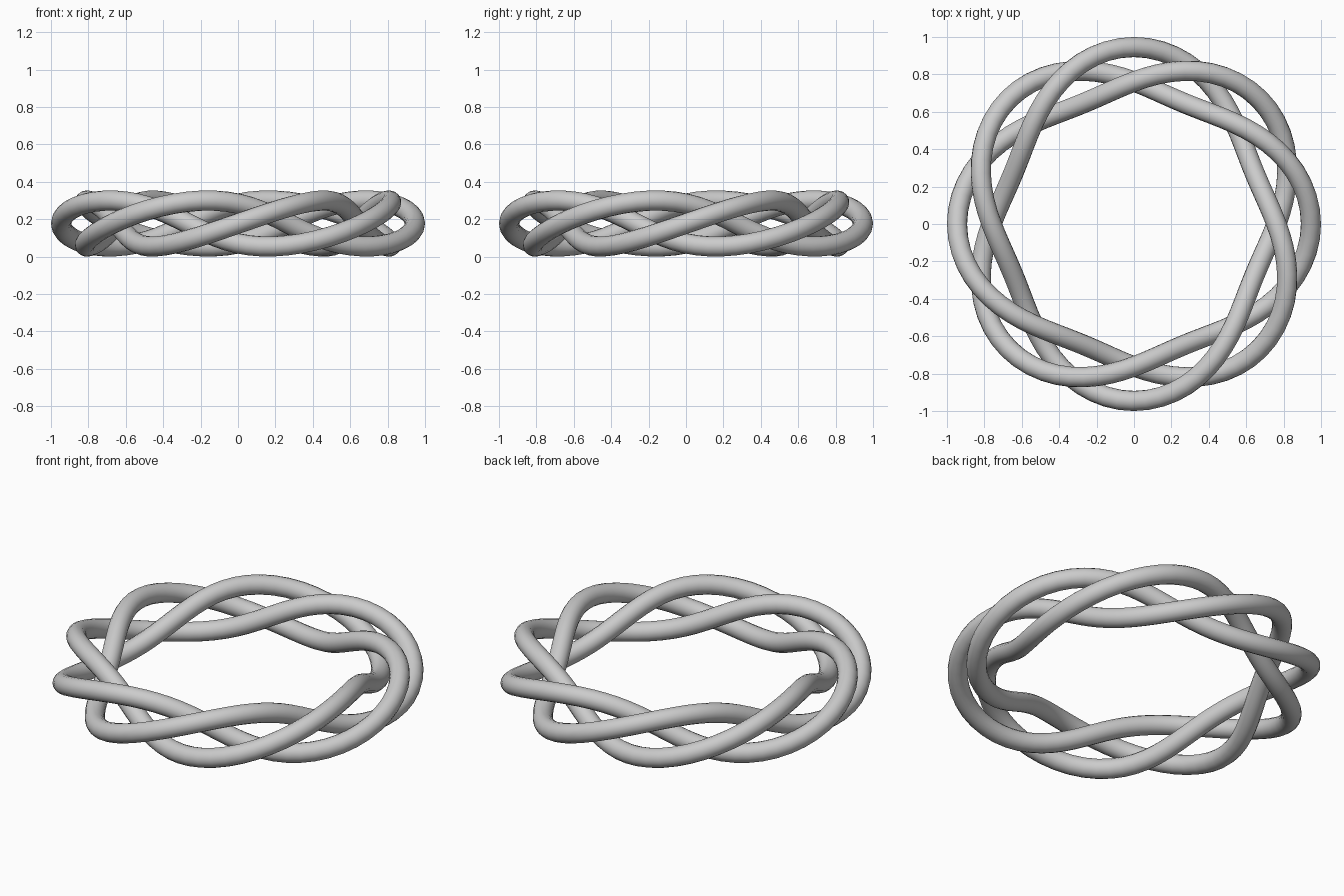
import bpy
from math import sin, cos, tau

if "Cube" in bpy.data.objects:
    bpy.data.objects.remove(bpy.data.objects["Cube"])

# Torus knot: 3 turns around the ring, 8 turns around the tube
TURNS, LOBES, STEPS = 3, 8, 240
RING, COIL, TUBE = 0.823, 0.123, 0.054

# Centre line of the strand
curve = bpy.data.curves.new("knot_ring", 'CURVE')
curve.dimensions = '3D'
spline = curve.splines.new('POLY')
spline.points.add(STEPS - 1)
for i, p in enumerate(spline.points):
    t = tau * i / STEPS
    r = RING + COIL * cos(LOBES * t)
    p.co = (r * cos(TURNS * t), r * sin(TURNS * t),
            COIL + TUBE + COIL * sin(LOBES * t), 1)
spline.use_cyclic_u = True
spline.use_smooth = True

# Round strand section
curve.bevel_depth = TUBE
curve.bevel_resolution = 6

knot = bpy.data.objects.new("knot_ring", curve)
bpy.context.collection.objects.link(knot)
bpy.context.view_layer.objects.active = knot
knot.select_set(True)
bpy.ops.object.convert(target='MESH')
bpy.ops.object.shade_smooth()
